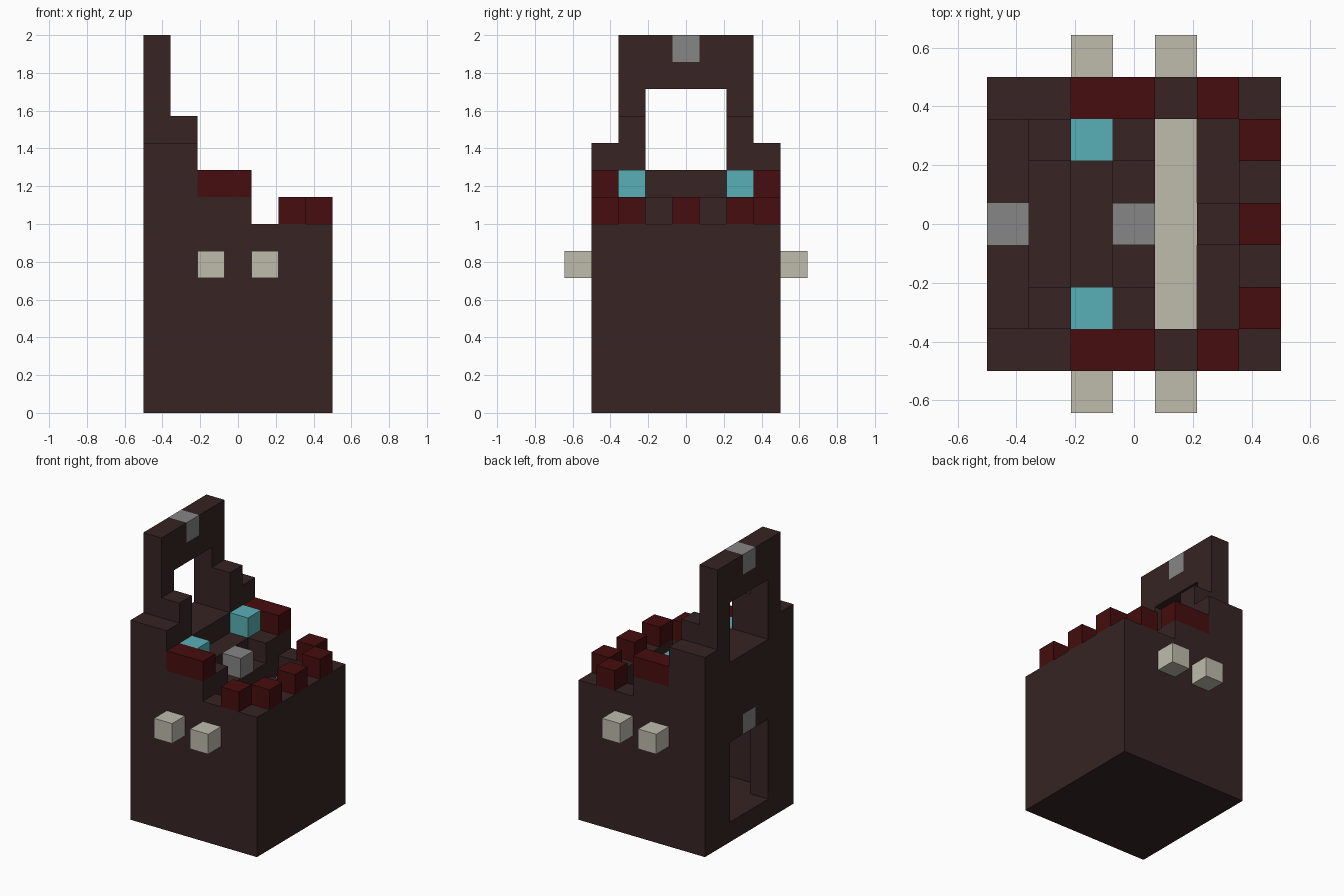
import bpy
import bmesh
from math import radians
from mathutils import Vector

cube = bpy.data.objects.get("Cube")
if cube:
    bpy.data.objects.remove(cube, do_unlink=True)

UNIT = 1 / 7  # edge length of one block


def make_material(name, rgb):
    linear = [((c / 255 + 0.055) / 1.055) ** 2.4 for c in rgb]
    mat = bpy.data.materials.new(name)
    mat.use_nodes = True
    mat.diffuse_color = (*linear, 1)
    bsdf = mat.node_tree.nodes["Principled BSDF"]
    bsdf.inputs["Base Color"].default_value = (*linear, 1)
    bsdf.inputs["Roughness"].default_value = 0.9
    return mat


brown = make_material("dark brown", (55, 36, 36))
red = make_material("dark red", (70, 13, 14))
cyan = make_material("cyan", (88, 176, 183))
beige = make_material("beige", (191, 187, 172))
gray = make_material("gray", (134, 134, 134))

blocks = {}     # block position -> part name
materials = {}  # part name -> material


def fill(part, mat, x, y, z):
    """Fill a range of blocks with a part; part None carves them away."""
    materials[part] = mat
    for i in range(*x):
        for j in range(*y):
            for k in range(*z):
                if part:
                    blocks[i, j, k] = part
                else:
                    blocks.pop((i, j, k), None)


def fill_pair(part, mat, x, y, z):
    """Fill a range and its mirror image across the y centre."""
    fill("front_" + part, mat, x, y, z)
    fill("back_" + part, mat, x, (7 - y[1], 7 - y[0]), z)


def carve(x, y, z):
    fill(None, None, x, y, z)


# Hollow keep with roof openings and a doorway
fill("keep", brown, (0, 7), (0, 7), (0, 7))
carve((1, 6), (1, 6), (1, 6))
carve((4, 5), (1, 6), (6, 7))
carve((5, 6), (1, 3), (6, 7))
carve((5, 6), (4, 6), (6, 7))
carve((0, 1), (2, 5), (1, 5))
fill("door_keystone", gray, (0, 1), (3, 4), (5, 6))

# Tall gate wall with a window
fill("gate_wall", brown, (0, 1), (1, 6), (7, 14))
carve((0, 1), (2, 5), (9, 12))
fill("gate_keystone", gray, (0, 1), (3, 4), (13, 14))

# Stepped terraces behind the wall
fill("upper_terrace", brown, (1, 2), (2, 5), (7, 9))
fill("lower_terrace", brown, (2, 3), (1, 6), (7, 8))
fill_pair("corner_shoulder", brown, (0, 2), (0, 1), (7, 10))
fill_pair("buttress", brown, (1, 2), (1, 2), (7, 11))
fill_pair("side_wall", brown, (2, 4), (0, 1), (7, 8))
fill_pair("ledge", brown, (3, 4), (1, 2), (7, 8))
fill("center_stone", gray, (3, 4), (3, 4), (7, 8))

# Coloured roof blocks and battlements
fill_pair("side_coping", red, (2, 4), (0, 1), (8, 9))
fill_pair("crystal", cyan, (2, 3), (1, 2), (8, 9))
fill_pair("side_merlon", red, (5, 6), (0, 1), (7, 8))
fill_pair("end_merlon", red, (6, 7), (1, 2), (7, 8))
fill("center_merlon", red, (6, 7), (3, 4), (7, 8))

# Beams running through the keep
fill("beam_near_gate", beige, (2, 3), (-1, 8), (5, 6))
fill("beam_far_from_gate", beige, (4, 5), (-1, 8), (5, 6))


def build(part):
    """Make one part from the exposed sides of its blocks."""
    bm = bmesh.new()
    for cell in [c for c, p in blocks.items() if p == part]:
        for axis in range(3):
            for side in (0, 1):
                neighbour = list(cell)
                neighbour[axis] += 2 * side - 1
                if tuple(neighbour) in blocks:
                    continue
                corners = []
                for u, v in ((0, 0), (1, 0), (1, 1), (0, 1)):
                    p = Vector(cell)
                    p[axis] += side
                    p[(axis + 1) % 3] += u
                    p[(axis + 2) % 3] += v
                    corners.append(bm.verts.new((p - Vector((3.5, 3.5, 0))) * UNIT))
                bm.faces.new(corners if side else corners[::-1])
    bmesh.ops.remove_doubles(bm, verts=bm.verts[:], dist=0.001)
    bmesh.ops.dissolve_limit(bm, angle_limit=radians(1),
                             verts=bm.verts[:], edges=bm.edges[:])
    mesh = bpy.data.meshes.new(part)
    bm.to_mesh(mesh)
    bm.free()
    mesh.materials.append(materials[part])
    bpy.context.collection.objects.link(bpy.data.objects.new(part, mesh))


for part in dict.fromkeys(blocks.values()):
    build(part)
